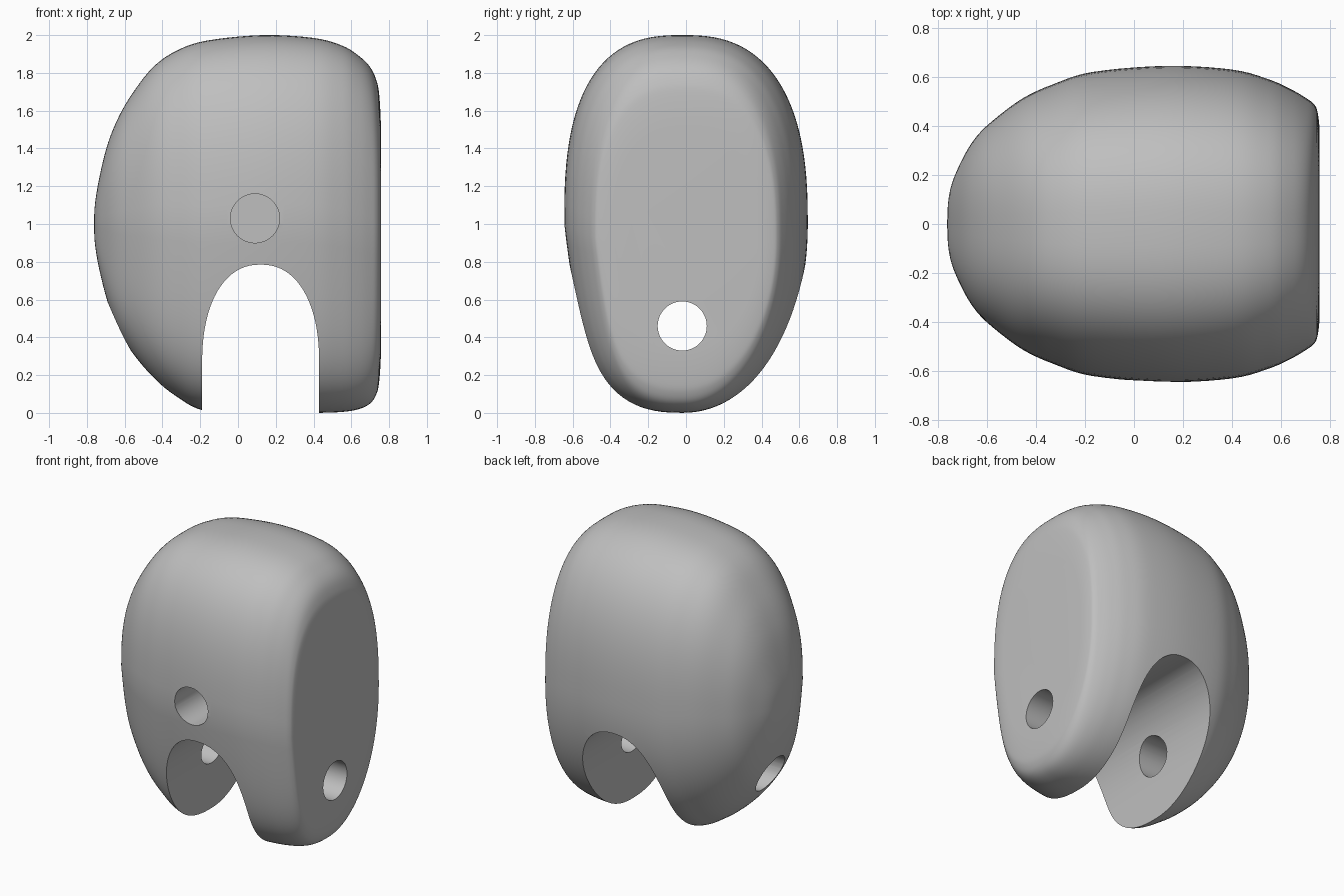
import bpy, bmesh, math
from mathutils import Vector, Matrix

cube = bpy.data.objects.get("Cube")
if cube:
    bpy.data.objects.remove(cube, do_unlink=True)

grey = bpy.data.materials.new("plain_grey")
grey.use_nodes = True
grey.diffuse_color = (0.52, 0.52, 0.52, 1)
grey.node_tree.nodes["Principled BSDF"].inputs["Base Color"].default_value = grey.diffuse_color


def spline(points, steps):
    """Smooth curve through all but the first and last point."""
    result = []
    for a, b, c, d in zip(points, points[1:], points[2:], points[3:]):
        for i in range(steps):
            t = i / steps
            result.append(b + 0.5 * t * (c - a + t * (2 * a - 5 * b + 4 * c - d
                          + t * (3 * (b - c) + d - a))))
    result.append(points[-2].copy())
    return result


def rounded(angle, power):
    """Point on a unit superellipse."""
    c, s = math.cos(angle), math.sin(angle)
    return (math.copysign(abs(c) ** (2 / power), c),
            math.copysign(abs(s) ** (2 / power), s))


def make_object(name, bm):
    bmesh.ops.recalc_face_normals(bm, faces=bm.faces)
    mesh = bpy.data.meshes.new(name)
    bm.to_mesh(mesh)
    bm.free()
    mesh.materials.append(grey)
    obj = bpy.data.objects.new(name, mesh)
    bpy.context.collection.objects.link(obj)
    return obj


# Normalised cross-section (across, up): full at the top, narrower below,
# with a shallow hollow low on the front side
count = 112
outline = []
for i in range(count):
    angle = 2 * math.pi * i / count
    if math.sin(angle) >= 0:
        across, up = rounded(angle, 2.6)
    elif math.cos(angle) >= 0:
        across, up = rounded(angle, 2.1)
    else:
        across, up = rounded(angle, 2.5)
        across *= 1 - 0.06 * math.sin(-math.pi * up)
    outline.append((across - 0.03 * up * up, up))

# Stations from the rounded nose to the flat end: x, half width, top, bottom
stations = [Vector(p) for p in [
    (-.75, -.14, .84, 1.16), (-.762, 0, 1, 1), (-.75, .14, 1.16, .84),
    (-.7, .265, 1.39, .62), (-.64, .36, 1.55, .45), (-.56, .435, 1.69, .32),
    (-.45, .515, 1.83, .19), (-.33, .57, 1.915, .09), (-.17, .62, 1.97, .01),
    (.13, .645, 2, 0), (.4, .63, 1.985, 0), (.55, .59, 1.945, .005),
    (.64, .55, 1.89, .02), (.7, .515, 1.83, .05), (.733, .49, 1.76, .1),
    (.748, .46, 1.68, .17), (.757, .38, 1.5, .33), (.757, .2, 1.2, .6)]]

# Body shell lofted through the stations
bm = bmesh.new()
rings = []
for x, width, top, bottom in spline(stations, 5)[1:]:
    middle, half = (top + bottom) / 2, (top - bottom) / 2
    rings.append([bm.verts.new((x, u * width, middle + v * half)) for u, v in outline])
for ring, following in zip(rings, rings[1:]):
    for i in range(count):
        j = (i + 1) % count
        bm.faces.new((ring[i], ring[j], following[j], following[i]))
nose = bm.verts.new((stations[1].x, 0, 1))
for i in range(count):
    bm.faces.new((nose, rings[0][i], rings[0][(i + 1) % count]))
bm.faces.new(rings[-1])
body = make_object("rounded_body", bm)


def cut(cutter):
    """Subtract the cutter from the body and discard it."""
    cutter.hide_render = True
    mod = body.modifiers.new("cut", "BOOLEAN")
    mod.operation = "DIFFERENCE"
    mod.solver = "EXACT"
    mod.object = cutter
    bpy.context.view_layer.objects.active = body
    bpy.ops.object.modifier_apply(modifier=mod.name)
    bpy.data.objects.remove(cutter, do_unlink=True)


def bore(name, centre, length, turn):
    bm = bmesh.new()
    matrix = Matrix.Translation(centre) @ Matrix.Rotation(math.pi / 2, 4, turn)
    bmesh.ops.create_cone(bm, cap_ends=True, segments=48, radius1=0.13, radius2=0.13,
                          depth=length, matrix=matrix)
    return make_object(name, bm)


# Arched slot open at the bottom, running front to back
bm = bmesh.new()
arch = [(0.43, -0.2)]
for i in range(41):
    u, v = rounded(math.pi * i / 40, 2.25)
    arch.append((0.12 + 0.31 * u, 0.26 + 0.525 * v))
arch.append((-0.19, -0.2))
face = bm.faces.new([bm.verts.new((x, -1, z)) for x, z in arch])
extruded = bmesh.ops.extrude_face_region(bm, geom=[face])["geom"]
bmesh.ops.translate(bm, vec=(0, 2, 0),
                    verts=[v for v in extruded if isinstance(v, bmesh.types.BMVert)])
cut(make_object("slot_cutter", bm))

# Cross bore through both legs, and a blind bore in the front
cut(bore("leg_bore_cutter", (0, -0.02, 0.46), 3, "Y"))
cut(bore("front_bore_cutter", (0.09, -0.5, 1.03), 1, "X"))

bpy.ops.object.select_all(action="DESELECT")
body.select_set(True)
bpy.context.view_layer.objects.active = body
bpy.ops.object.shade_smooth_by_angle(angle=math.radians(35))
